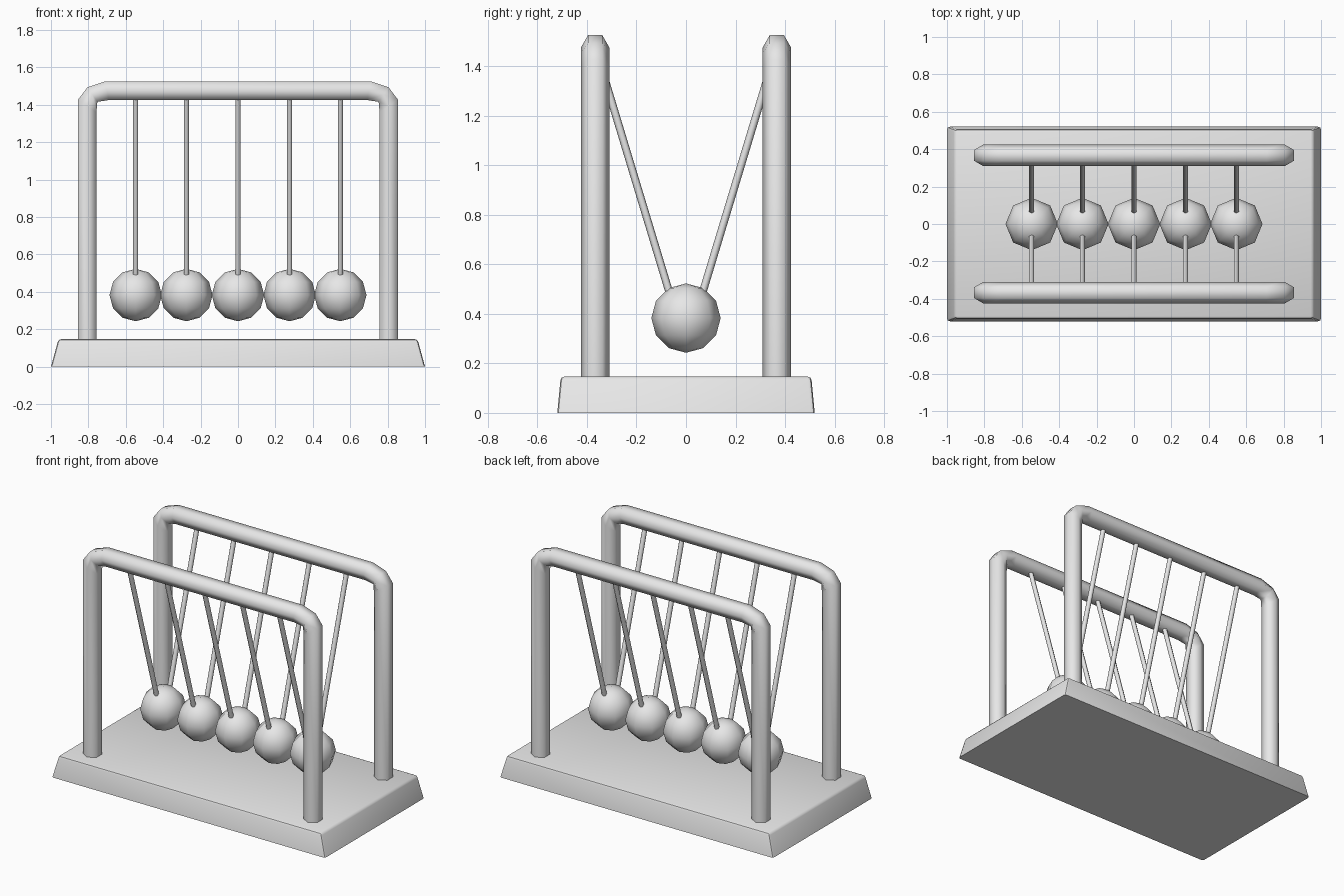
import bpy, bmesh, math
from mathutils import Vector

if "Cube" in bpy.data.objects:
    bpy.data.objects.remove(bpy.data.objects["Cube"])

metal = bpy.data.materials.new("grey_metal")
metal.diffuse_color = (0.8, 0.8, 0.8, 1)
metal.use_nodes = True
metal.node_tree.nodes["Principled BSDF"].inputs["Base Color"].default_value = metal.diffuse_color


def finish(bm, name, angle):
    bmesh.ops.recalc_face_normals(bm, faces=bm.faces)
    mesh = bpy.data.meshes.new(name)
    bm.to_mesh(mesh)
    bm.free()
    mesh.materials.append(metal)
    ob = bpy.data.objects.new(name, mesh)
    bpy.context.collection.objects.link(ob)
    bpy.ops.object.select_all(action='DESELECT')
    ob.select_set(True)
    bpy.context.view_layer.objects.active = ob
    bpy.ops.object.shade_smooth_by_angle(angle=math.radians(angle))
    return ob


# Base: tapered slab, softened on the top and corner edges
bm = bmesh.new()
bmesh.ops.create_cube(bm, size=2)
for v in bm.verts:
    top = v.co.z > 0
    v.co.x *= 0.96 if top else 1.0
    v.co.y *= 0.506 if top else 0.52
    v.co.z = 0.147 if top else 0.0
edges = [e for e in bm.edges if max(v.co.z for v in e.verts) > 0.1]
bmesh.ops.bevel(bm, geom=edges, offset=0.015, segments=2, profile=0.5, affect='EDGES')
finish(bm, "base", 40)

# Frames: six-sided tubes bent into an arch, as (outer, inner) x-z points
TUBE_Y, TUBE_R = 0.367, 0.0575
half = [((-0.855, 0.14), (-0.757, 0.14)),
        ((-0.855, 1.428), (-0.757, 1.36)),
        ((-0.805, 1.494), (-0.752, 1.416)),
        ((-0.71, 1.526), (-0.69, 1.426))]
arch = half + [((-o[0], o[1]), (-i[0], i[1])) for o, i in reversed(half)]


def frame(name, y):
    bm = bmesh.new()
    rings = []
    for (ox, oz), (ix, iz) in arch:
        mx, mz = (ox + ix) / 2, (oz + iz) / 2
        hexagon = [(ox, TUBE_R / 2, oz), (mx, TUBE_R, mz), (ix, TUBE_R / 2, iz),
                   (ix, -TUBE_R / 2, iz), (mx, -TUBE_R, mz), (ox, -TUBE_R / 2, oz)]
        rings.append([bm.verts.new((px, y + py, pz)) for px, py, pz in hexagon])
    for a, b in zip(rings, rings[1:]):
        for k in range(6):
            n = (k + 1) % 6
            bm.faces.new((a[k], a[n], b[n], b[k]))
    bm.faces.new(rings[0])
    bm.faces.new(rings[-1])
    finish(bm, name, 65)


frame("front_frame", -TUBE_Y)
frame("back_frame", TUBE_Y)


def rod(name, a, b, r):
    a, b = Vector(a), Vector(b)
    bm = bmesh.new()
    bmesh.ops.create_cone(bm, cap_ends=True, segments=6, radius1=r, radius2=r,
                          depth=(b - a).length)
    turn = (b - a).to_track_quat('Z', 'Y')
    for v in bm.verts:
        v.co = turn @ v.co + (a + b) / 2
    finish(bm, name, 65)


# Hanging balls, each on a pair of wires
for n, x in enumerate((-0.547, -0.276, 0.0, 0.276, 0.547), 1):
    bm = bmesh.new()
    bmesh.ops.create_uvsphere(bm, u_segments=8, v_segments=6, radius=0.14)
    bmesh.ops.translate(bm, verts=bm.verts, vec=(x, 0, 0.383))
    finish(bm, f"ball_{n}", 65)
    for side, s in (("front", -1), ("back", 1)):
        rod(f"{side}_wire_{n}", (x, s * 0.07, 0.495), (x, s * 0.36, 1.455), 0.0155)
